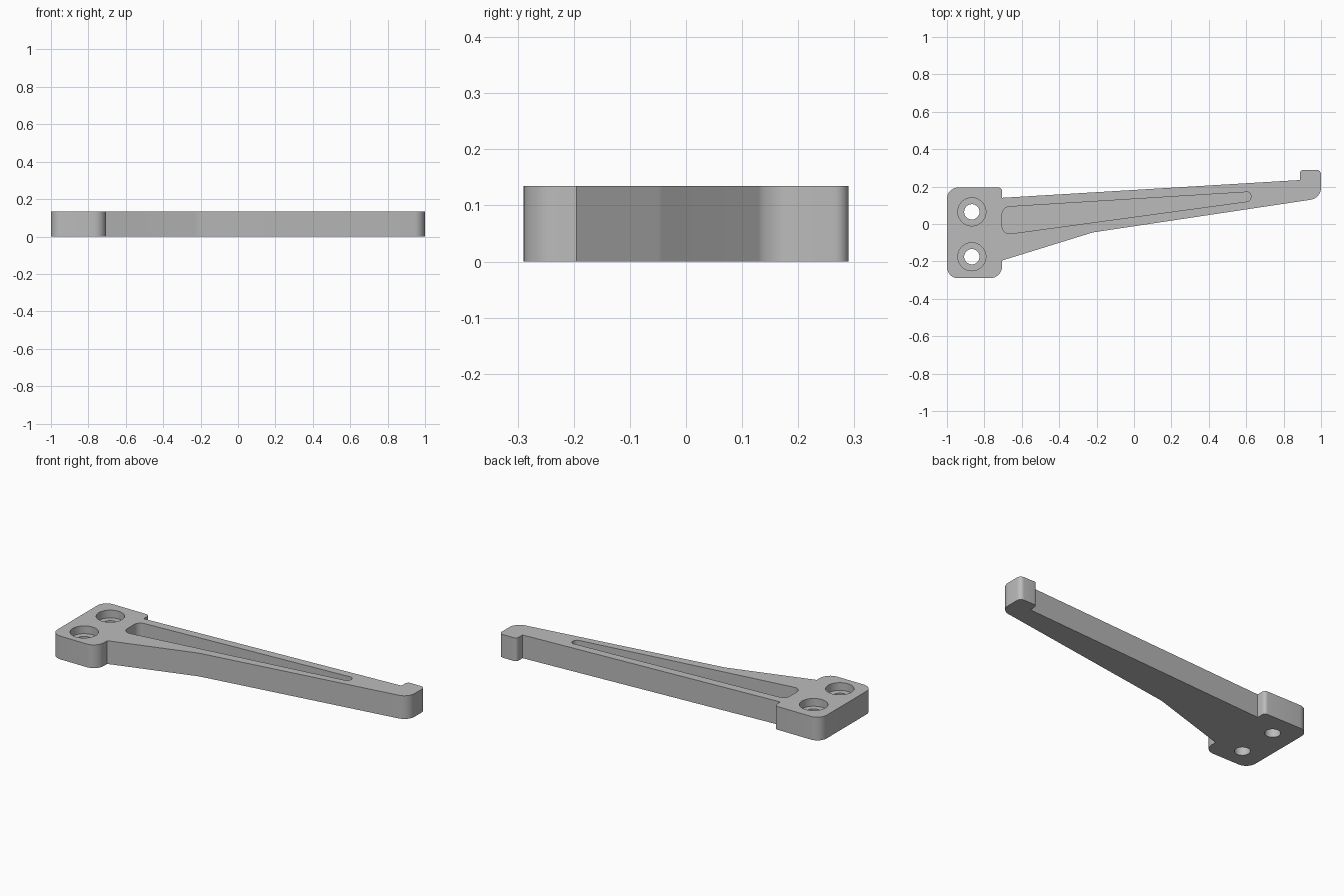
import bpy, bmesh, math
from mathutils import Vector

if "Cube" in bpy.data.objects:
    bpy.data.objects.remove(bpy.data.objects["Cube"], do_unlink=True)

HEIGHT = 0.135

grey = bpy.data.materials.new("plain grey")
grey.use_nodes = True
grey.diffuse_color = (0.5, 0.5, 0.5, 1)
grey.node_tree.nodes["Principled BSDF"].inputs["Base Color"].default_value = (0.5, 0.5, 0.5, 1)


def rounded(corners, steps=8):
    """Replace each (x, y, radius) corner with an arc tangent to its two edges."""
    points = []
    for i, (x, y, r) in enumerate(corners):
        p = Vector((x, y))
        if r == 0:
            points.append(p)
            continue
        a = (Vector(corners[i - 1][:2]) - p).normalized()
        b = (Vector(corners[(i + 1) % len(corners)][:2]) - p).normalized()
        half = a.angle(b) / 2
        centre = p + (a + b).normalized() * r / math.sin(half)
        start = p + a * r / math.tan(half) - centre
        end = p + b * r / math.tan(half) - centre
        sweep = start.angle(end)
        for k in range(steps + 1):
            t = k / steps
            arc = start * math.sin((1 - t) * sweep) + end * math.sin(t * sweep)
            points.append(centre + arc / math.sin(sweep))
    return points


def prism(name, points, bottom, top):
    """Extrude a flat outline between two heights."""
    bm = bmesh.new()
    face = bm.faces.new([bm.verts.new((p.x, p.y, bottom)) for p in points])
    result = bmesh.ops.extrude_face_region(bm, geom=[face])
    verts = [g for g in result["geom"] if isinstance(g, bmesh.types.BMVert)]
    bmesh.ops.translate(bm, vec=(0, 0, top - bottom), verts=verts)
    bmesh.ops.recalc_face_normals(bm, faces=bm.faces)
    mesh = bpy.data.meshes.new(name)
    bm.to_mesh(mesh)
    bm.free()
    mesh.materials.append(grey)
    obj = bpy.data.objects.new(name, mesh)
    bpy.context.collection.objects.link(obj)
    return obj


def circle(x, y, r, sides=48):
    return [Vector((x + r * math.cos(k * math.tau / sides), y + r * math.sin(k * math.tau / sides)))
            for k in range(sides)]


# Mounting plate, tapered arm and hooked tip in one outline
bracket = prism("bracket_arm", rounded([
    (-1, -0.29, 0.06), (-0.705, -0.29, 0.065), (-0.705, -0.195, 0),
    (-0.22, -0.045, 0.2), (1, 0.138, 0.065), (1, 0.29, 0.025),
    (0.887, 0.29, 0.02), (0.887, 0.235, 0), (-0.705, 0.14, 0),
    (-0.705, 0.195, 0.02), (-1, 0.195, 0.06)]), 0, HEIGHT)

# Tapered pocket in the top of the arm
cutters = [prism("pocket_cutter", rounded([
    (-0.705, -0.058, 0.04), (0.625, 0.123, 0.025),
    (0.625, 0.172, 0.02), (-0.705, 0.09, 0.04)]), 0.035, HEIGHT + 0.05)]

# Counterbored screw holes
for y in (0.065, -0.175):
    cutters.append(prism("bore_cutter", circle(-0.867, y, 0.075), HEIGHT - 0.045, HEIGHT + 0.05))
    cutters.append(prism("hole_cutter", circle(-0.867, y, 0.041), -0.05, HEIGHT + 0.03))

bpy.ops.object.select_all(action="DESELECT")
bpy.context.view_layer.objects.active = bracket
bracket.select_set(True)
for cutter in cutters:
    cutter.hide_render = True
    mod = bracket.modifiers.new("cut", "BOOLEAN")
    mod.operation = "DIFFERENCE"
    mod.solver = "EXACT"
    mod.object = cutter
    bpy.ops.object.modifier_apply(modifier=mod.name)
    bpy.data.objects.remove(cutter, do_unlink=True)

bpy.ops.object.shade_smooth_by_angle(angle=math.radians(30))
